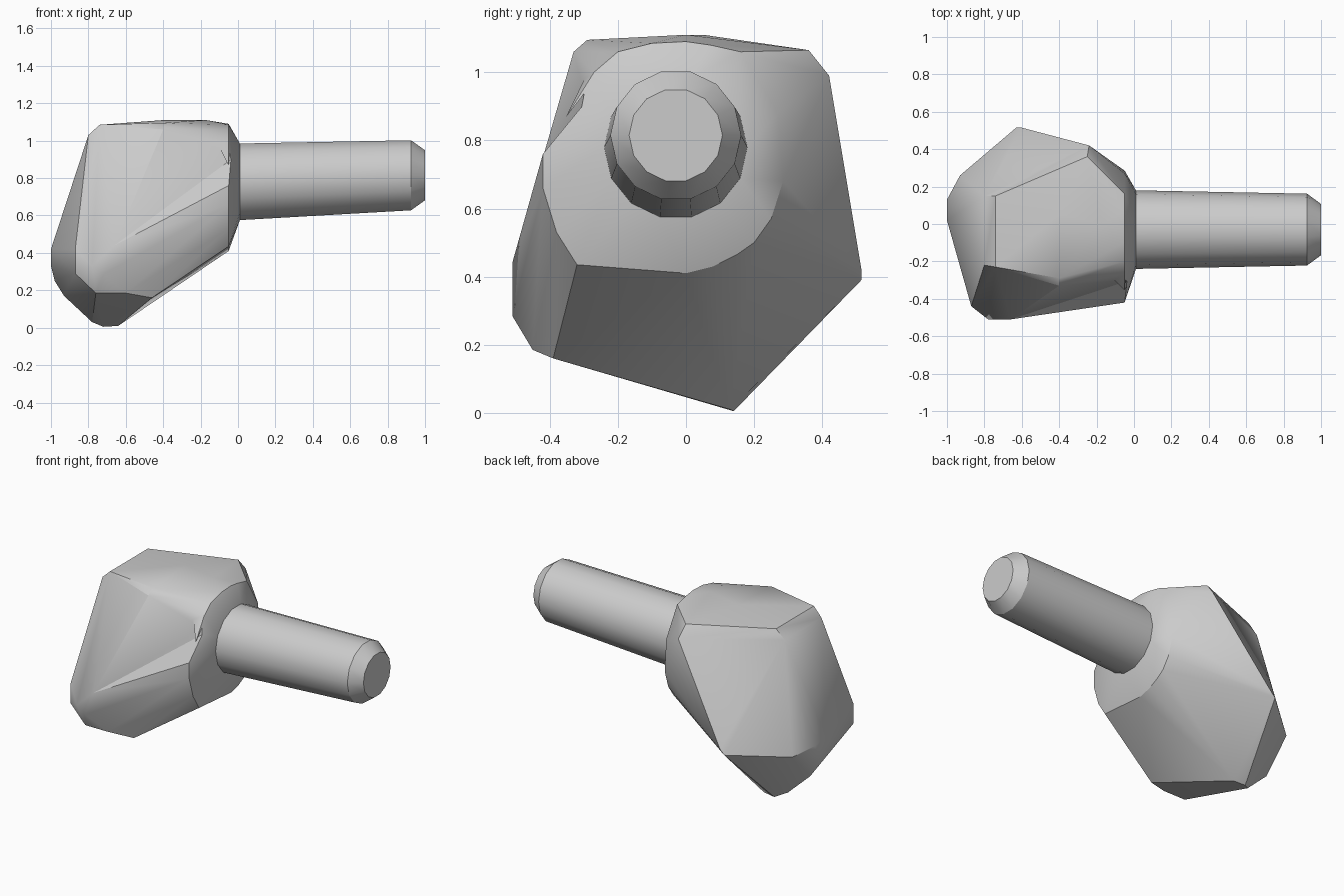
import bpy, bmesh, math
from mathutils import Vector

cube = bpy.data.objects.get("Cube")
if cube:
    bpy.data.objects.remove(cube, do_unlink=True)

grey = bpy.data.materials.new("plain grey")
grey.use_nodes = True
COLOUR = (0.6, 0.6, 0.6, 1)
grey.diffuse_color = COLOUR
grey.node_tree.nodes["Principled BSDF"].inputs["Base Color"].default_value = COLOUR


def add_object(name, bm):
    bmesh.ops.recalc_face_normals(bm, faces=bm.faces)
    mesh = bpy.data.meshes.new(name)
    bm.to_mesh(mesh)
    bm.free()
    mesh.materials.append(grey)
    obj = bpy.data.objects.new(name, mesh)
    bpy.context.collection.objects.link(obj)
    return obj


def hull(name, points):
    bm = bmesh.new()
    for p in points:
        bm.verts.new(p)
    result = bmesh.ops.convex_hull(bm, input=bm.verts)
    unused = [v for v in result["geom_interior"] if isinstance(v, bmesh.types.BMVert)]
    bmesh.ops.delete(bm, geom=unused, context="VERTS")
    bmesh.ops.dissolve_limit(bm, angle_limit=math.radians(1), verts=bm.verts, edges=bm.edges)
    return add_object(name, bm)


def ring(x, z, r, sides=14):
    return [Vector((x, -0.03 + r * math.cos(2 * math.pi * i / sides),
                    z + r * math.sin(2 * math.pi * i / sides))) for i in range(sides)]


def smooth(obj):
    bpy.ops.object.select_all(action="DESELECT")
    obj.select_set(True)
    bpy.context.view_layer.objects.active = obj
    bpy.ops.object.shade_smooth_by_angle(angle=math.radians(30))


# Collar outline in (y, z), where the head meets the shaft
collar = [(-0.42, 0.76), (-0.42, 0.66), (-0.38, 0.53), (-0.32, 0.435), (0, 0.41),
          (0.08, 0.43), (0.15, 0.465), (0.2, 0.5), (0.25, 0.57), (0.285, 0.68),
          (0.27, 0.88), (0.16, 1.06), (0.07, 1.08), (0, 1.09), (-0.1, 1.085),
          (-0.2, 1.06), (-0.27, 1.0), (-0.31, 0.89)]
top = [(-0.74, 0.15, 1.085), (-0.74, -0.23, 1.085), (-0.8, 0.15, 1.03), (-0.8, -0.22, 1.03),
       (-0.4, -0.29, 1.095), (-0.4, -0.33, 1.06), (-0.4, 0.05, 1.11), (-0.17, 0, 1.11),
       (-0.25, 0.36, 1.065), (-0.24, 0.42, 0.99)]
sides = [(-0.6, 0.515, 0.42), (-0.63, 0.515, 0.39), (-0.93, 0.26, 0.36), (-1, 0.13, 0.4),
         (-1, 0.02, 0.42), (-1, 0.06, 0.33), (-0.98, 0.05, 0.25), (-0.87, -0.44, 0.42),
         (-0.87, -0.44, 0.29), (-0.78, -0.51, 0.33), (-0.72, -0.51, 0.285), (-0.66, -0.51, 0.44)]
base = [(-0.72, 0.14, 0.005), (-0.64, 0.13, 0.01), (-0.78, 0.09, 0.03), (-0.93, 0.08, 0.17),
        (-0.76, -0.45, 0.185), (-0.6, -0.45, 0.185), (-0.46, -0.39, 0.16)]

# Faceted head
points = [(-0.05, y, z) for y, z in collar] + top + sides + base + ring(0.01, 0.78, 0.21)
head = hull("head", points)

# Shallow crease above the front ridge
inner, tip = Vector((-0.05, -0.31, 0.89)), Vector((-0.66, -0.51, 0.44))
upper, lower = Vector((-0.4, -0.33, 1.06)), Vector((-0.05, -0.42, 0.76))
middle = (inner + tip) / 2
crease = hull("crease_cutter", [inner.lerp(tip, -0.06), tip,
                                middle.lerp(upper, 1.3), lower + (lower - middle) * 0.05])
crease.hide_render = True
cut = head.modifiers.new("crease", "BOOLEAN")
cut.operation = "DIFFERENCE"
cut.solver = "EXACT"
cut.object = crease
bpy.context.view_layer.update()
bpy.context.view_layer.objects.active = head
bpy.ops.object.modifier_apply(modifier="crease")
bpy.data.objects.remove(crease, do_unlink=True)
smooth(head)

# Tapered shaft with a bevelled end
bm = bmesh.new()
rings = [[bm.verts.new(p) for p in ring(x, z, r)]
         for x, z, r in [(0.01, 0.78, 0.21), (0.925, 0.815, 0.192), (1, 0.815, 0.137)]]
for a, b in zip(rings, rings[1:]):
    for i in range(len(a)):
        j = (i + 1) % len(a)
        bm.faces.new((a[i], a[j], b[j], b[i]))
bm.faces.new(rings[-1])
bm.faces.new(rings[0][::-1])
shaft = add_object("shaft", bm)
smooth(shaft)
